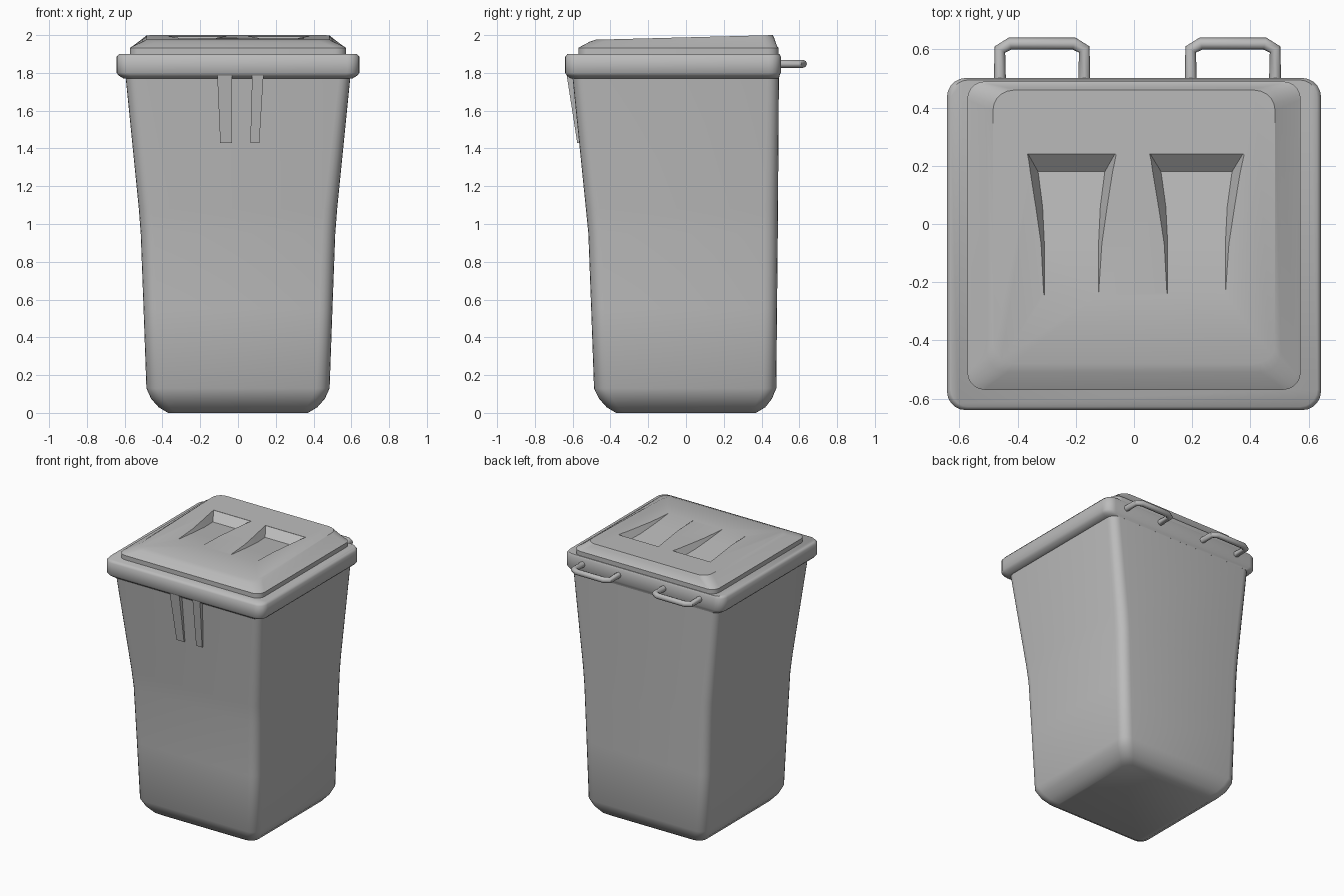
import bpy, bmesh, math
from mathutils import Vector

cube = bpy.data.objects.get("Cube")
if cube:
    bpy.data.objects.remove(cube, do_unlink=True)

plastic = bpy.data.materials.new("grey_plastic")
plastic.use_nodes = True
GREY = (0.5, 0.5, 0.5, 1)
plastic.diffuse_color = GREY
plastic.node_tree.nodes["Principled BSDF"].inputs["Base Color"].default_value = GREY


def activate(ob):
    bpy.ops.object.select_all(action='DESELECT')
    ob.select_set(True)
    bpy.context.view_layer.objects.active = ob


def smooth(ob, angle):
    activate(ob)
    bpy.ops.object.shade_smooth_by_angle(angle=math.radians(angle))


def rounded_rect(half_x, front, back, radius, z, tilt=0, steps=5):
    """Ring of points round a rectangle, rising towards the back by tilt."""
    ring = []
    corners = [(1, back, -1), (-1, back, -1), (-1, front, 1), (1, front, 1)]
    for i, (sx, y, inward) in enumerate(corners):
        cx, cy = sx * (half_x - radius), y + inward * radius
        for s in range(steps + 1):
            a = math.pi / 2 * (i + s / steps)
            px, py = cx + radius * math.cos(a), cy + radius * math.sin(a)
            ring.append(Vector((px, py, z + tilt * py)))
    return ring


def loft(name, rings):
    """Closed solid through a stack of equal rings."""
    bm = bmesh.new()
    loops = [[bm.verts.new(p) for p in ring] for ring in rings]
    for low, high in zip(loops, loops[1:]):
        for i in range(len(low)):
            j = (i + 1) % len(low)
            bm.faces.new((low[i], low[j], high[j], high[i]))
    bm.faces.new(loops[0][::-1])
    bm.faces.new(loops[-1])
    bmesh.ops.recalc_face_normals(bm, faces=bm.faces)
    mesh = bpy.data.meshes.new(name)
    bm.to_mesh(mesh)
    bm.free()
    mesh.materials.append(plastic)
    ob = bpy.data.objects.new(name, mesh)
    bpy.context.collection.objects.link(ob)
    return ob


# Tapered bin body with a rounded foot: half width, front, back, radius, height
body = loft("body", [rounded_rect(*r) for r in (
    (.37, -.37, .37, .05, 0),
    (.42, -.42, .42, .06, .03),
    (.46, -.46, .455, .07, .075),
    (.485, -.487, .478, .07, .13),
    (.5, -.502, .482, .07, .55),
    (.515, -.517, .486, .07, .95),
    (.525, -.53, .487, .07, 1.08),
    (.597, -.603, .492, .06, 1.8))])
smooth(body, 50)

# Overhanging rim
rim = loft("rim", [rounded_rect(*r) for r in (
    (.605, -.61, .492, .06, 1.77),
    (.63, -.63, .495, .06, 1.785),
    (.643, -.64, .502, .065, 1.8),
    (.643, -.64, .502, .065, 1.885),
    (.63, -.628, .495, .06, 1.9))])
smooth(rim, 50)

# Lid: low step, then a sloping panel that rises towards the back
lid = loft("lid", [rounded_rect(*r) for r in (
    (.573, -.57, .49, .06, 1.88),
    (.573, -.57, .49, .06, 1.932),
    (.56, -.557, .482, .06, 1.94),
    (.505, -.51, .468, .07, 1.974, .018),
    (.485, -.48, .46, .07, 1.988, .026))])


def wedge(name, left, right):
    """Hand recess cutter: deep at the back, fading out at the front."""
    mid = (left + right) / 2
    half = (right - left) / 2
    rings = []
    for y, top_half, floor_half, floor in (
            (-.25, .62, .6, 1.982), (-.07, .68, .6, 1.965),
            (.06, .8, .64, 1.951), (.18, .92, .74, 1.94), (.24, 1, .96, 1.993)):
        t, f = top_half * half, floor_half * half
        surface = 1.988 + .026 * y
        # carry the side walls on above the lid surface
        rings.append([Vector(p) for p in (
            (mid - f, y, floor), (mid + f, y, floor),
            (mid + t, y, surface + .002), (mid + t, y, 2.05),
            (mid - t, y, 2.05), (mid - t, y, surface + .002))])
    return loft(name, rings)


for name, left, right in (("right_recess", -.37, -.06), ("left_recess", .05, .38)):
    cutter = wedge(name, left, right)
    cutter.hide_render = True
    cut = lid.modifiers.new(name, 'BOOLEAN')
    cut.operation = 'DIFFERENCE'
    cut.solver = 'EXACT'
    cut.object = cutter
    activate(lid)
    bpy.ops.object.modifier_apply(modifier=name)
    bpy.data.objects.remove(cutter, do_unlink=True)
smooth(lid, 28)

# Tapered ribs under the front of the rim
for name, x0, x1, low0, low1 in (("right_rib", -.11, -.033, -.094, -.033),
                                 ("left_rib", .075, .135, .065, .113)):
    loft(name, [
        [Vector(p) for p in ((low0, -.576, 1.43), (low1, -.576, 1.43),
                             (low1, -.53, 1.43), (low0, -.53, 1.43))],
        [Vector(p) for p in ((x0, -.632, 1.79), (x1, -.632, 1.79),
                             (x1, -.57, 1.79), (x0, -.57, 1.79))]])

# Bent tube handles on the back
for name, centre in (("right_handle", -.316), ("left_handle", .34)):
    curve = bpy.data.curves.new(name, 'CURVE')
    curve.dimensions = '3D'
    curve.bevel_depth = .021
    curve.bevel_resolution = 2
    curve.use_fill_caps = True
    path = [(-.145, .48), (-.145, .6), (-.11, .62), (.11, .62), (.145, .6), (.145, .48)]
    spline = curve.splines.new('POLY')
    spline.points.add(len(path) - 1)
    for point, (x, y) in zip(spline.points, path):
        point.co = (centre + x, y, 1.848, 1)
    curve.materials.append(plastic)
    handle = bpy.data.objects.new(name, curve)
    bpy.context.collection.objects.link(handle)
    activate(handle)
    bpy.ops.object.convert(target='MESH')
    smooth(bpy.context.object, 50)
